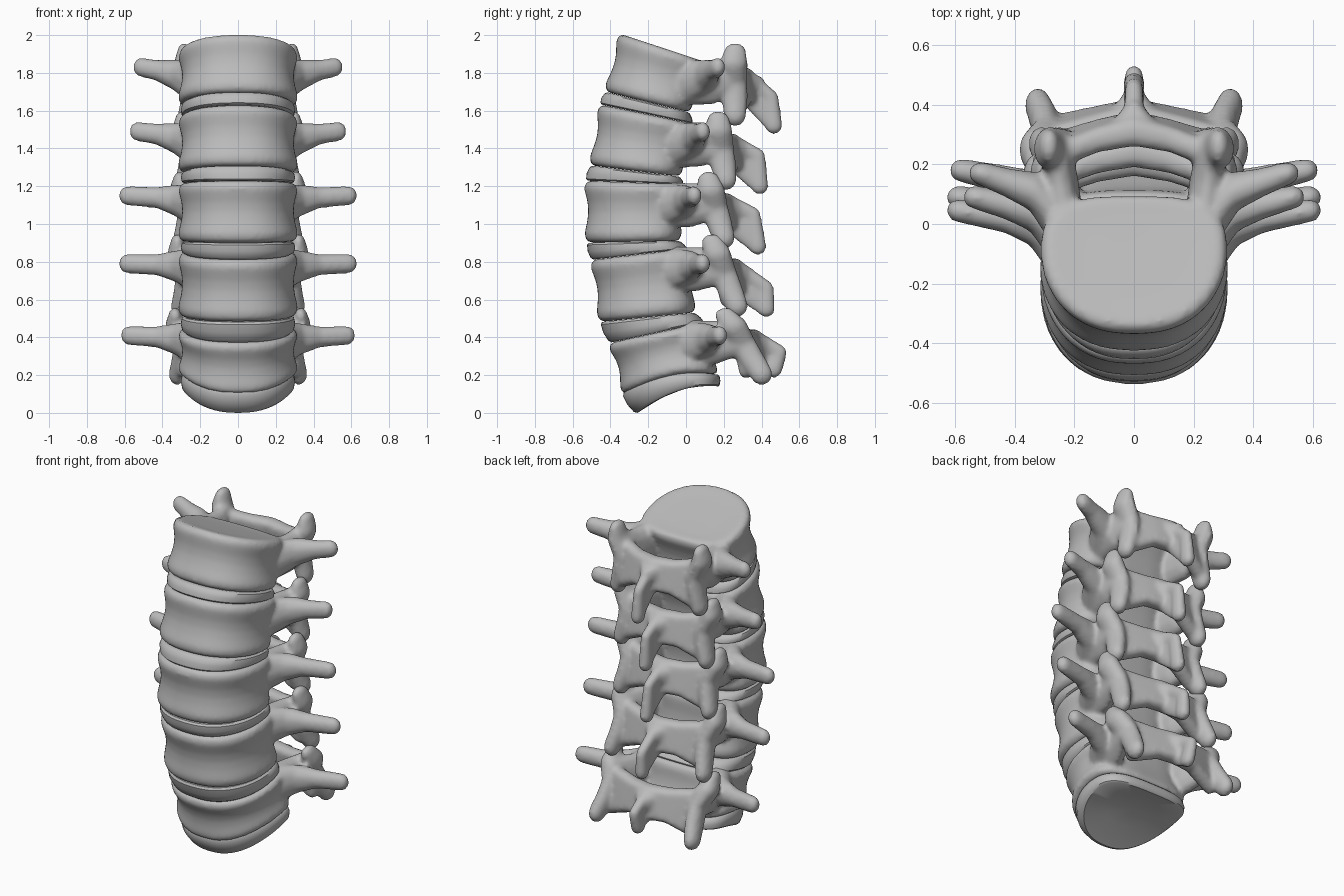
import bpy, bmesh
from math import cos, sin, pi
from mathutils import Vector

cube = bpy.data.objects.get("Cube")
if cube:
    bpy.data.objects.remove(cube, do_unlink=True)

bone = bpy.data.materials.new("bone_grey")
bone.use_nodes = True
GREY = (0.5, 0.5, 0.5, 1)
bone.diffuse_color = GREY
bone.node_tree.nodes["Principled BSDF"].inputs["Base Color"].default_value = GREY

# Side outlines (y, z) of each body: front top, front bottom, rear top, rear bottom
BODIES = [
    ((-.355, 2.01), (-.43, 1.70), (.10, 1.86), (.02, 1.59)),
    ((-.46, 1.635), (-.51, 1.31), (.04, 1.53), (-.03, 1.25)),
    ((-.535, 1.23), (-.53, .90), (-.01, 1.21), (-.03, .91)),
    ((-.505, .81), (-.46, .48), (.01, .87), (.05, .53)),
    ((-.41, .37), (-.33, .09), (.10, .48), (.17, .20)),
]
# Landmarks (y, z) of the rear processes
TRANSVERSE = [(.555, .17, 1.83), (.575, .09, 1.49), (.63, .045, 1.15), (.63, .09, .79), (.62, .18, .41)]
UPPER_FACET = [(.25, 1.95), (.16, 1.59), (.11, 1.27), (.13, .94), (.20, .55)]
LOWER_FACET = [(.26, 1.56), (.21, 1.22), (.20, .91), (.27, .55), (.40, .19)]
SPINE_TOP = [(.45, 1.67), (.38, 1.36), (.355, 1.05), (.425, .66), (.495, .32)]
SPINE_LOW = [(.465, 1.52), (.39, 1.20), (.38, .88), (.425, .55), (.465, .23)]
NAMES = ["first", "second", "third", "fourth", "fifth"]

# Height and scale of each ring, with shallow dished ends
BODY_RINGS = [(.02, .1), (.015, .6), (0, .92), (.05, 1), (.15, 1.02), (.35, .97), (.5, .95),
              (.65, .96), (.87, 1.015), (.96, .99), (1, .92), (.985, .6), (.98, .1)]
DISC_RINGS = [(0, .1), (0, .5), (0, .95), (.12, .99), (.5, 1.01), (.88, .99), (1, .95), (1, .5), (1, .1)]
SIDES = 64


def loft(bm, outline, rings, width, bend=(0, 0)):
    """Stack rounded rings inside a side outline; bend arches bottom and top."""
    ft, fb, rt, rb = [Vector((0, y, z)) for y, z in outline]
    loops = []
    for v, scale in rings:
        front, rear = fb.lerp(ft, v), rb.lerp(rt, v)
        loop = []
        for i in range(SIDES):
            a = 2 * pi * i / SIDES
            c, s = cos(a), sin(a)
            side = abs(c) ** (.85 if s < 0 else .63) * (1 if c > 0 else -1)
            depth = .6 * s if s < 0 else .4 * s ** .7
            u = .6 + depth * scale
            p = front.lerp(rear, u)
            p.x = width * scale * side
            p.z += 4 * u * (1 - u) * (bend[0] * (1 - v) + bend[1] * v)
            loop.append(bm.verts.new(p))
        loops.append(loop)
    for low, high in zip(loops, loops[1:]):
        for i in range(SIDES):
            j = (i + 1) % SIDES
            bm.faces.new((low[i], low[j], high[j], high[i]))
    bm.faces.new(loops[0][::-1])
    bm.faces.new(loops[-1])


def hull(bm, *balls):
    """Add the convex skin around ellipsoids given as (centre, radii)."""
    ball = bmesh.new()
    unit = bmesh.ops.create_icosphere(ball, subdivisions=2, radius=1)["verts"]
    skin = bmesh.new()
    for centre, radii in balls:
        for v in unit:
            skin.verts.new([centre[k] + v.co[k] * radii[k] for k in range(3)])
    ball.free()
    bmesh.ops.convex_hull(skin, input=skin.verts[:])
    bmesh.ops.delete(skin, geom=[v for v in skin.verts if not v.link_faces], context="VERTS")
    mesh = bpy.data.meshes.new("skin")
    skin.to_mesh(mesh)
    skin.free()
    bm.from_mesh(mesh)
    bpy.data.meshes.remove(mesh)


def chain(bm, balls):
    for a, b in zip(balls, balls[1:]):
        hull(bm, a, b)


def finish(bm, name):
    bmesh.ops.recalc_face_normals(bm, faces=bm.faces[:])
    mesh = bpy.data.meshes.new(name)
    bm.to_mesh(mesh)
    bm.free()
    mesh.materials.append(bone)
    ob = bpy.data.objects.new(name, mesh)
    bpy.context.collection.objects.link(ob)
    return ob


def vertebra(n):
    bm = bmesh.new()
    loft(bm, BODIES[n], BODY_RINGS, .31, (.05 if n == 4 else 0, 0))
    up, low = Vector((0, *UPPER_FACET[n])), Vector((0, *LOWER_FACET[n]))
    mid = up.lerp(low, .5)
    tip = Vector(TRANSVERSE[n])
    root = Vector((0, *BODIES[n][2])) + Vector((0, .02, -.11))
    wide = .265 + .012 * n
    crest = mid + Vector((0, .055, .04))
    base = mid + Vector((0, .075, -.09))

    for s in (-1, 1):
        def at(x, p, y=0, z=0):
            return Vector((s * x, p.y + y, p.z + z))

        # Pedicle joining the body to the facet pillar
        chain(bm, [(at(.23, root, -.12), (.065, .06, .125)),
                   (at(.25, root, .02), (.065, .06, .12)),
                   (at(wide - .01, mid, -.015, .03), (.05, .06, .1))])
        # Transverse process, flaring out of the body wall
        elbow = root.lerp(Vector((0, tip.y, tip.z)), .8)
        chain(bm, [(at(.245, root, -.11), (.06, .09, .115)),
                   (at(.33, root.lerp(elbow, .5), -.035, .005), (.04, .07, .085)),
                   (at(.43, elbow, -.02), (.035, .05, .057)),
                   (at(tip.x - .04, tip), (.042, .04, .052))])
        # Facet pillar from upper to lower joint
        chain(bm, [(at(wide + .02, up, .01, -.035), (.035, .06, .045)),
                   (at(wide + .02, up.lerp(low, .25)), (.055, .075, .06)),
                   (at(wide - .02, mid), (.05, .07, .06)),
                   (at(wide - .01, up.lerp(low, .75)), (.05, .07, .06)),
                   (at(wide + .01, low, 0, .015), (.045, .06, .06))])
        # Lamina, arched in two panels toward the midline
        panels = [[(at(wide - .04, mid, -.01, .05), (.04, .045, .045)),
                   (at(wide - .03, mid, .02, -.14), (.035, .045, .05))],
                  [(at(.12, mid, .03, .04), (.035, .045, .035)),
                   (at(.12, mid, .055, -.09), (.035, .045, .035))],
                  [(crest, (.035, .05, .035)), (base, (.035, .05, .035))]]
        for outer, inner in zip(panels, panels[1:]):
            hull(bm, *outer, *inner)
        # Flared root of the spinous process
        hull(bm, (at(.06, crest, 0, -.03), (.03, .035, .05)), (base, (.03, .045, .04)),
             (crest.lerp(base, .5) + Vector((0, .08, 0)), (.025, .02, .05)))

    # Spinous process, a thin blade with a thicker rim
    top, foot = Vector((0, *SPINE_TOP[n])), Vector((0, *SPINE_LOW[n]))
    hull(bm, (crest, (.025, .04, .035)), (base, (.028, .04, .05)),
         (top, (.022, .04, .04)), (foot, (.024, .045, .045)))
    chain(bm, [(crest, (.04, .04, .035)), (top, (.032, .042, .042)), (foot, (.038, .048, .047))])

    ob = finish(bm, NAMES[n] + "_vertebra")
    # Fuse the parts into one soft bone surface
    remesh = ob.modifiers.new("fuse", "REMESH")
    remesh.mode = "VOXEL"
    remesh.voxel_size = .0125
    remesh.use_smooth_shade = True
    soft = ob.modifiers.new("soften", "SMOOTH")
    soft.factor = .5
    soft.iterations = 8


def disc(name, outline, bend=(0, 0)):
    bm = bmesh.new()
    loft(bm, outline, DISC_RINGS, .3, bend)
    ob = finish(bm, name)
    bpy.ops.object.select_all(action="DESELECT")
    ob.select_set(True)
    bpy.context.view_layer.objects.active = ob
    bpy.ops.object.shade_smooth_by_angle(angle=.7)


for n in range(5):
    vertebra(n)

# Discs fill the gaps between neighbouring bodies
for n in range(4):
    above, below = BODIES[n], BODIES[n + 1]
    disc(NAMES[n] + "_disc", (above[1], below[0], above[3], below[2]))
disc("base_disc", ((-.345, .10), (-.27, -.01), (.18, .20), (.18, .14)), (.05, .05))
